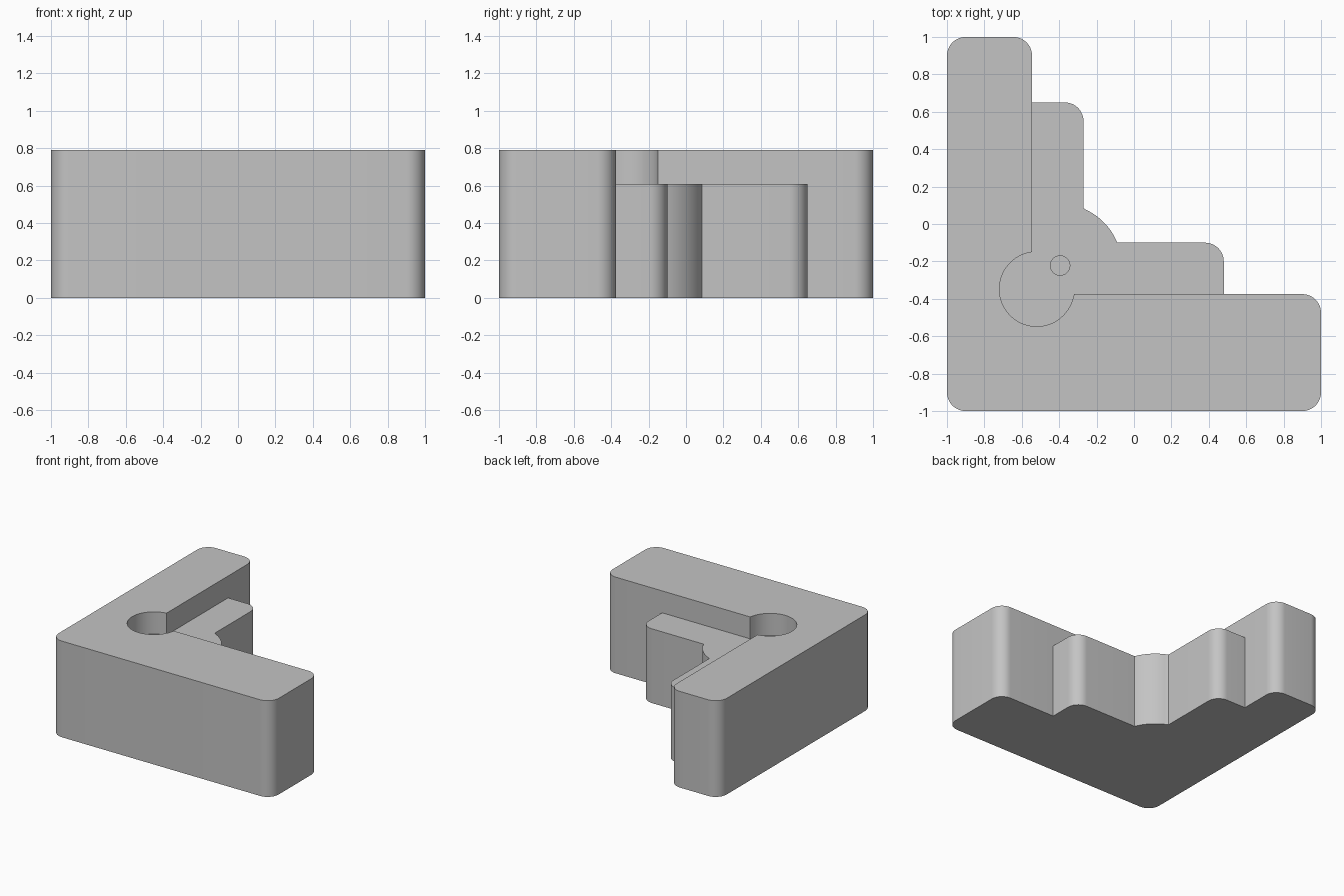
import bpy, bmesh
from math import atan2, cos, sin, pi
from mathutils import Vector

if "Cube" in bpy.data.objects:
    bpy.data.objects.remove(bpy.data.objects["Cube"])

HEIGHT, LEDGE = 0.79, 0.61
ROUND = 0.1
HOLE = Vector((-0.395, -0.222))
POCKET = Vector((-0.52, -0.348))

grey = bpy.data.materials.new("plain grey")
grey.use_nodes = True
colour = (0.55, 0.55, 0.55, 1)
grey.diffuse_color = colour
grey.node_tree.nodes["Principled BSDF"].inputs["Base Color"].default_value = colour


def arc(centre, start, end, steps, turn):
    """Points from start to end around centre; turn is 1 (ccw) or -1 (cw)."""
    a = atan2(start[1] - centre[1], start[0] - centre[0])
    b = atan2(end[1] - centre[1], end[0] - centre[0])
    sweep = turn * (((b - a) * turn) % (2 * pi))
    radius = (Vector(start) - Vector(centre)).length
    inner = [(centre[0] + radius * cos(a + sweep * i / steps),
              centre[1] + radius * sin(a + sweep * i / steps)) for i in range(1, steps)]
    return [tuple(start)] + inner + [tuple(end)]


def rounded(x, y, sx, sy, steps=12):
    """Outer corner pointing towards (sx, sy), walked counter-clockwise."""
    centre = (x - sx * ROUND, y - sy * ROUND)
    across, along = (x, centre[1]), (centre[0], y)
    first, last = (across, along) if sx * sy > 0 else (along, across)
    return arc(centre, first, last, steps, 1)


def prism(name, outline, bottom, top):
    bm = bmesh.new()
    face = bm.faces.new([bm.verts.new((x, y, bottom)) for x, y in outline])
    raised = bmesh.ops.extrude_face_region(bm, geom=[face])["geom"]
    verts = [v for v in raised if isinstance(v, bmesh.types.BMVert)]
    bmesh.ops.translate(bm, verts=verts, vec=(0, 0, top - bottom))
    bmesh.ops.recalc_face_normals(bm, faces=bm.faces)
    mesh = bpy.data.meshes.new(name)
    bm.to_mesh(mesh)
    bm.free()
    mesh.materials.append(grey)
    obj = bpy.data.objects.new(name, mesh)
    bpy.context.collection.objects.link(obj)
    return obj


# Full footprint: two arms, a stepped ledge inside, and a round boss in the corner
outline = rounded(-1, -1, -1, -1) + rounded(1, -1, 1, -1) + rounded(1, -0.375, 1, 1)
outline += [(0.48, -0.375)] + rounded(0.48, -0.1, 1, 1)
outline += arc(HOLE, (-0.09, -0.1), (-0.27, 0.085), 16, 1)
outline += rounded(-0.27, 0.65, 1, 1) + [(-0.545, 0.65)]
outline += rounded(-0.545, 1, 1, 1) + rounded(-1, 1, -1, 1)
bracket = prism("corner_bracket", outline, 0, HEIGHT)

# Cutter lowering the ledge, with the round relief pocket at the inside corner
recess = arc(POCKET, (-0.545, -0.15), (-0.32, -0.375), 48, 1)
recess += [(0.48, -0.375), (0.6, -0.2), (0.6, 0.8), (-0.3, 0.8), (-0.545, 0.65)]
ledge_cutter = prism("ledge_cutter", recess, LEDGE, HEIGHT + 0.2)

# Cutter for the small blind hole in the ledge
ring = [(HOLE.x + 0.052 * cos(i * pi / 16), HOLE.y + 0.052 * sin(i * pi / 16))
        for i in range(32)]
hole_cutter = prism("hole_cutter", ring, LEDGE - 0.25, HEIGHT + 0.2)

bpy.ops.object.select_all(action="DESELECT")
bpy.context.view_layer.objects.active = bracket
bracket.select_set(True)
for cutter in (ledge_cutter, hole_cutter):
    cut = bracket.modifiers.new(cutter.name, "BOOLEAN")
    cut.operation, cut.solver, cut.object = "DIFFERENCE", "EXACT", cutter
    bpy.ops.object.modifier_apply(modifier=cut.name)
    bpy.data.objects.remove(cutter)

bpy.ops.object.shade_smooth_by_angle(angle=pi / 6)
